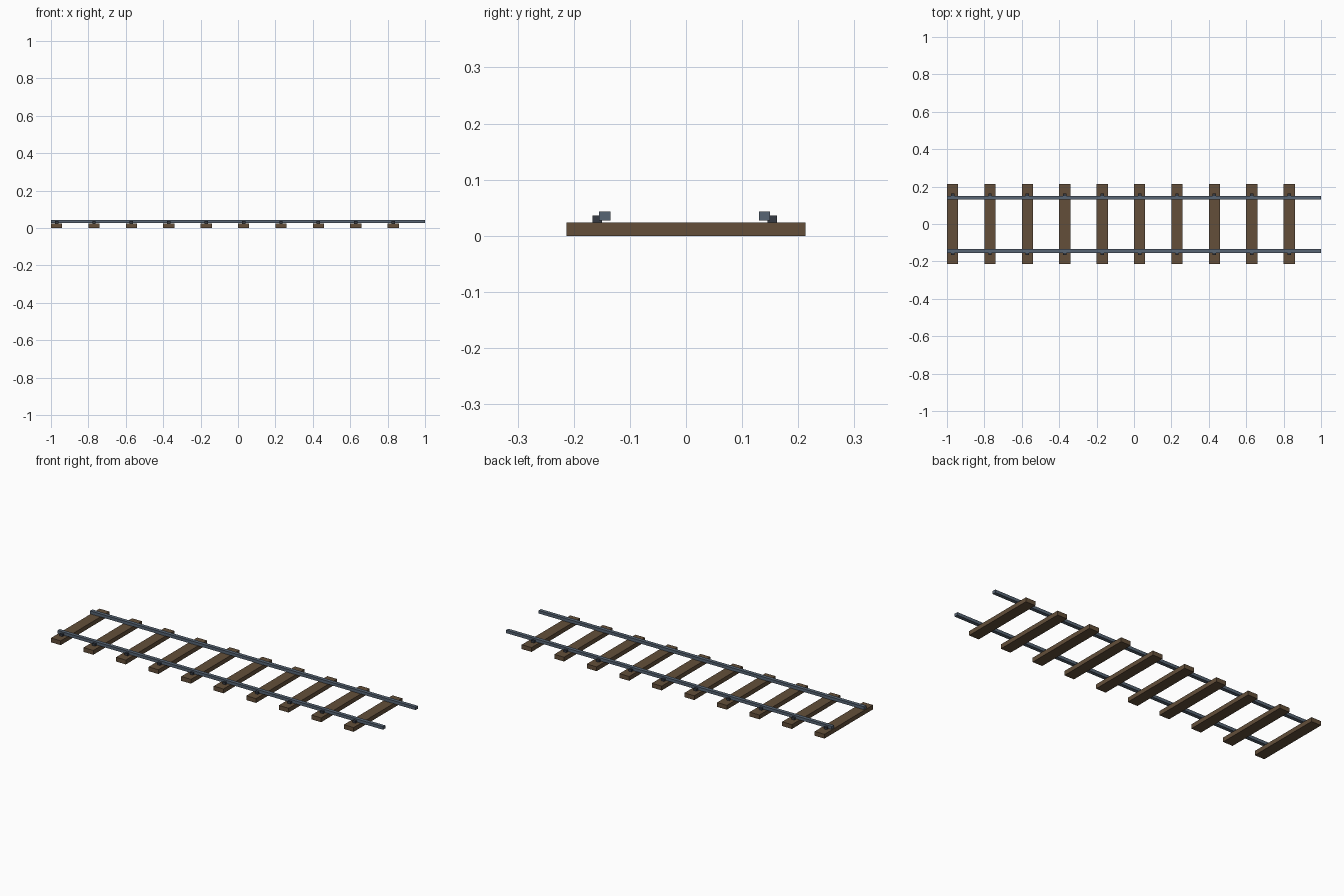
import bpy

if "Cube" in bpy.data.objects:
    bpy.data.objects.remove(bpy.data.objects["Cube"])


def material(name, rgb):
    m = bpy.data.materials.new(name)
    m.diffuse_color = (*rgb, 1.0)
    m.use_nodes = True
    m.node_tree.nodes["Principled BSDF"].inputs["Base Color"].default_value = m.diffuse_color
    return m


wood = material("brown_wood", (0.125, 0.078, 0.042))
steel = material("blue_grey_steel", (0.095, 0.13, 0.175))
iron = material("dark_iron", (0.035, 0.042, 0.055))


def box(name, lo, hi, mat):
    """Axis-aligned box between two corners."""
    bpy.ops.mesh.primitive_cube_add(size=1, location=[(a + b) / 2 for a, b in zip(lo, hi)])
    ob = bpy.context.object
    ob.name = name
    ob.scale = [b - a for a, b in zip(lo, hi)]
    bpy.ops.object.transform_apply(location=False, rotation=False, scale=True)
    ob.data.materials.append(mat)
    return ob


# Rails
box("rail_front", (-1, -0.155, 0.027), (1, -0.135, 0.0435), steel)
box("rail_back", (-1, 0.130, 0.027), (1, 0.150, 0.0435), steel)

# Sleepers with a spike on the outer side of each rail
for i in range(10):
    x = -0.97 + 0.2 * i
    box(f"sleeper_{i + 1}", (x - 0.03, -0.213, 0), (x + 0.03, 0.213, 0.024), wood)
    box(f"spike_front_{i + 1}", (x - 0.009, -0.167, 0.022), (x + 0.009, -0.150, 0.036), iron)
    box(f"spike_back_{i + 1}", (x - 0.009, 0.145, 0.022), (x + 0.009, 0.162, 0.036), iron)
